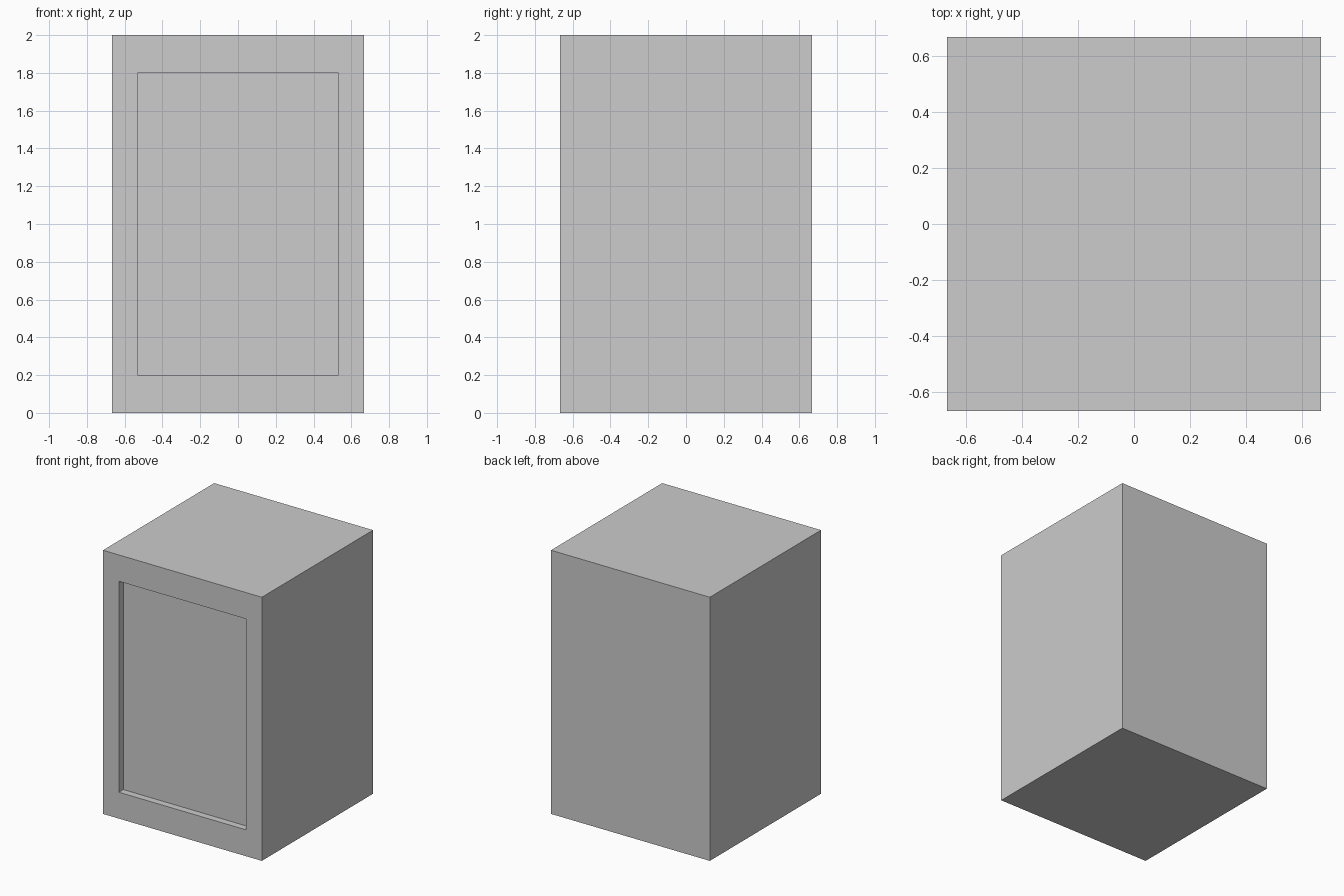
import bpy
import bmesh
from mathutils import Matrix, Vector

WIDTH, DEPTH, HEIGHT = 1.333, 1.333, 2.0
PANEL_SCALE = 0.8      # panel size relative to the front face
PANEL_DEPTH = 0.053

cube = bpy.data.objects.get("Cube")
if cube:
    bpy.data.objects.remove(cube, do_unlink=True)

# Single plain grey
grey = bpy.data.materials.new("light_grey")
grey.use_nodes = True
colour = (0.604, 0.604, 0.604, 1.0)
grey.diffuse_color = colour
grey.node_tree.nodes["Principled BSDF"].inputs["Base Color"].default_value = colour

# Cabinet body standing on the ground
bm = bmesh.new()
bmesh.ops.create_cube(bm, size=1.0)
bmesh.ops.scale(bm, vec=(WIDTH, DEPTH, HEIGHT), verts=bm.verts)
bmesh.ops.translate(bm, vec=(0, 0, HEIGHT / 2), verts=bm.verts)
bm.normal_update()

# Recessed front panel: inset the front face, shrink it and push it back
front = min(bm.faces, key=lambda f: f.normal.y)
centre = front.calc_center_median()


def extrude_face(face):
    """Add a ring of faces around a face and return the inner face."""
    result = bmesh.ops.extrude_discrete_faces(bm, faces=[face])
    return result["faces"][0]


panel = extrude_face(front)
bmesh.ops.scale(bm, vec=(PANEL_SCALE, 1, PANEL_SCALE),
                space=Matrix.Translation(-centre), verts=panel.verts)
panel = extrude_face(panel)
bmesh.ops.translate(bm, vec=Vector((0, PANEL_DEPTH, 0)), verts=panel.verts)
bmesh.ops.recalc_face_normals(bm, faces=bm.faces)

mesh = bpy.data.meshes.new("cabinet_body")
bm.to_mesh(mesh)
bm.free()
mesh.materials.append(grey)
body = bpy.data.objects.new("cabinet_body", mesh)
bpy.context.collection.objects.link(body)
